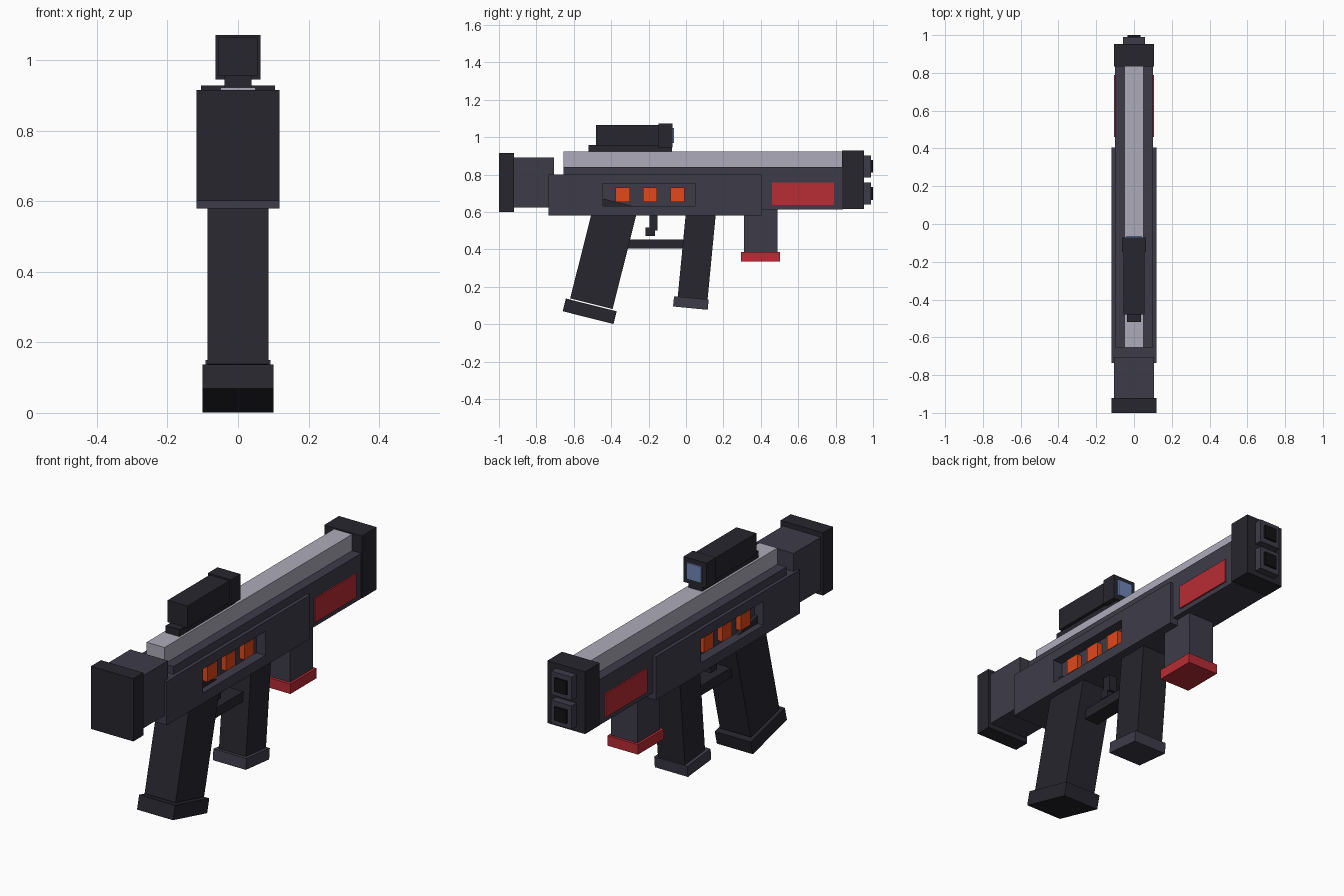
import bpy, bmesh
from math import radians
from mathutils import Matrix, Vector

if "Cube" in bpy.data.objects:
    bpy.data.objects.remove(bpy.data.objects["Cube"])


def mat(name, rgb):
    m = bpy.data.materials.new(name)
    m.diffuse_color = (*rgb, 1)
    m.use_nodes = True
    m.node_tree.nodes["Principled BSDF"].inputs["Base Color"].default_value = m.diffuse_color
    return m


DARK = mat("dark", (0.02, 0.019, 0.027))
BODY = mat("body_grey", (0.047, 0.045, 0.066))
LIGHT = mat("light_grey", (0.42, 0.41, 0.49))
RED = mat("red", (0.48, 0.025, 0.035))
ORANGE = mat("orange", (0.75, 0.065, 0.01))
BLUE = mat("lens_blue", (0.16, 0.24, 0.48))
BLACK = mat("black", (0.006, 0.006, 0.008))


def add(name, bm, material):
    mesh = bpy.data.meshes.new(name)
    bm.to_mesh(mesh)
    bm.free()
    if material:
        mesh.materials.append(material)
    ob = bpy.data.objects.new(name, mesh)
    bpy.context.collection.objects.link(ob)
    return ob


def box(name, x, y, z, material):
    """Box from (min, max) ranges; a single x number means -x..x."""
    x = x if isinstance(x, tuple) else (-x, x)
    bm = bmesh.new()
    bmesh.ops.create_cube(bm, size=1)
    bmesh.ops.scale(bm, verts=bm.verts, vec=(x[1] - x[0], y[1] - y[0], z[1] - z[0]))
    bmesh.ops.translate(bm, verts=bm.verts,
                        vec=(sum(x) / 2, sum(y) / 2, sum(z) / 2))
    return add(name, bm, material)


def leaning_box(name, size, y, z, degrees, material):
    """Box centred at (0, y, z) whose top leans towards +y."""
    bm = bmesh.new()
    bmesh.ops.create_cube(bm, size=1)
    bmesh.ops.scale(bm, verts=bm.verts, vec=size)
    bmesh.ops.transform(bm, verts=bm.verts, matrix=Matrix.Translation((0, y, z))
                        @ Matrix.Rotation(radians(-degrees), 4, 'X'))
    return add(name, bm, material)


def extruded_profile(name, points, half_width, material):
    """Side profile of (y, z) points extruded across x."""
    bm = bmesh.new()
    face = bm.faces.new([bm.verts.new((-half_width, y, z)) for y, z in points])
    new = bmesh.ops.extrude_face_region(bm, geom=[face])["geom"]
    bmesh.ops.translate(bm, vec=Vector((2 * half_width, 0, 0)),
                        verts=[v for v in new if isinstance(v, bmesh.types.BMVert)])
    bmesh.ops.recalc_face_normals(bm, faces=bm.faces)
    return add(name, bm, material)


# Stock
box("butt_pad", 0.118, (-1.0, -0.92), (0.60, 0.915), DARK)
box("stock", 0.105, (-0.92, -0.705), (0.625, 0.89), BODY)

# Receiver with a pocket cut in each side
receiver = box("receiver", 0.118, (-0.735, 0.405), (0.58, 0.80), BODY)
for side in (-1, 1):
    xs = tuple(sorted((side * 0.068, side * 0.2)))
    cutter = box("pocket_cutter", xs, (-0.445, 0.048), (0.632, 0.752), None)
    mod = receiver.modifiers.new("pocket", 'BOOLEAN')
    mod.operation, mod.solver, mod.object = 'DIFFERENCE', 'EXACT', cutter
    with bpy.context.temp_override(object=receiver, active_object=receiver):
        bpy.ops.object.modifier_apply(modifier=mod.name)
    bpy.data.objects.remove(cutter)

# Upper body, top rail and muzzle
extruded_profile("upper_body", [(-0.655, 0.765), (-0.655, 0.84), (0.84, 0.84),
                                (0.84, 0.612), (0.35, 0.612), (0.35, 0.765)],
                 0.1, BODY)
box("top_rail", 0.05, (-0.655, 0.84), (0.84, 0.922), LIGHT)
box("muzzle_block", 0.105, (0.835, 0.952), (0.615, 0.928), DARK)
for name, z in (("upper", 0.844), ("lower", 0.699)):
    box(name + "_barrel", 0.057, (0.95, 0.99), (z - 0.059, z + 0.059), BODY)
    box(name + "_bore", 0.034, (0.95, 1.0), (z - 0.034, z + 0.034), BLACK)

# Side panels and glowing cells
for side, label in ((-1, "left"), (1, "right")):
    xs = tuple(sorted((side * 0.09, side * 0.107)))
    box(label + "_red_panel", xs, (0.46, 0.79), (0.637, 0.757), RED)
    for i in range(3):
        y = -0.338 + i * 0.146
        xs = tuple(sorted((side * 0.06, side * 0.095)))
        box(f"{label}_cell_{i + 1}", xs, (y - 0.038, y + 0.038), (0.654, 0.731), ORANGE)

# Rear grip
leaning_box("rear_grip", (0.172, 0.234, 0.56), -0.4375, 0.381, 14.1, DARK)
leaning_box("rear_grip_cap", (0.2, 0.28, 0.07), -0.515, 0.069, 14.1, DARK)

# Magazine in front of the trigger
leaning_box("magazine", (0.15, 0.16, 0.48), 0.058, 0.372, 5.5, DARK)
leaning_box("magazine_cap", (0.184, 0.186, 0.055), 0.026, 0.113, 5.5, BODY)

# Trigger and guard
box("trigger_guard", 0.04, (-0.33, 0.0), (0.404, 0.453), DARK)
box("trigger", 0.022, (-0.195, -0.152), (0.50, 0.59), DARK)
box("trigger_tip", 0.022, (-0.216, -0.166), (0.472, 0.517), DARK)

# Fore pod under the barrel
box("fore_pod", 0.073, (0.31, 0.49), (0.38, 0.63), BODY)
box("fore_pod_cap", 0.085, (0.295, 0.503), (0.335, 0.385), RED)

# Scope
box("scope_mount", 0.038, (-0.52, -0.075), (0.92, 0.957), DARK)
box("scope_body", 0.055, (-0.48, -0.145), (0.955, 1.065), DARK)
box("scope_hood", 0.064, (-0.147, -0.071), (0.945, 1.072), DARK)
box("scope_lens", 0.04, (-0.08, -0.063), (0.968, 1.05), BLUE)
